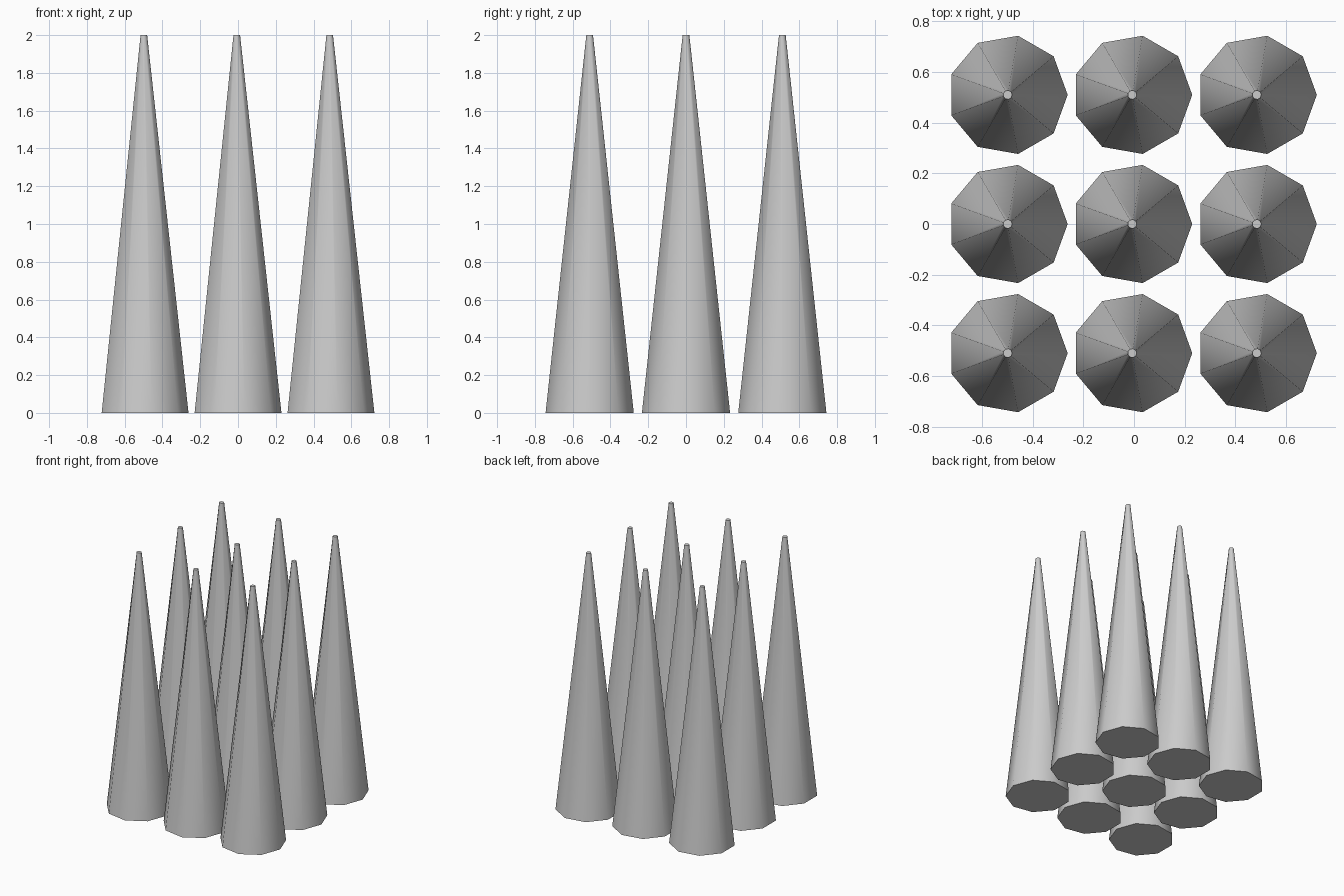
import bpy
import math

if "Cube" in bpy.data.objects:
    bpy.data.objects.remove(bpy.data.objects["Cube"])

SIDES, HEIGHT = 9, 2.0
BASE_R, TIP_R = 0.237, 0.018
STEP_X, STEP_Y = 0.492, 0.51
CENTRE_X = -0.007  # a nine-sided base is not symmetric in x


def spike(col, row):
    # Tapered nine-sided spike with one corner pointing to +x
    bpy.ops.mesh.primitive_cone_add(
        vertices=SIDES, radius1=BASE_R, radius2=TIP_R, depth=HEIGHT,
        location=(0, 0, 0))
    obj = bpy.context.object
    obj.name = f"spike_{row + 1}_{col + 1}"
    mesh = obj.data
    # Turn the first corner onto the +x axis
    v = max((v for v in mesh.vertices if v.co.z < 0), key=lambda v: v.co.x)
    turn = -math.atan2(v.co.y, v.co.x)
    c, s = math.cos(turn), math.sin(turn)
    for v in mesh.vertices:
        x, y, z = v.co
        v.co = (c * x - s * y, s * x + c * y, z)
    obj.location = (CENTRE_X + (col - 1) * STEP_X, (row - 1) * STEP_Y, HEIGHT / 2)
    # Smooth sides, sharp rims around the flat caps
    bpy.ops.object.shade_smooth_by_angle(angle=math.radians(50))


# Three by three grid of spikes
for row in range(3):
    for col in range(3):
        spike(col, row)
